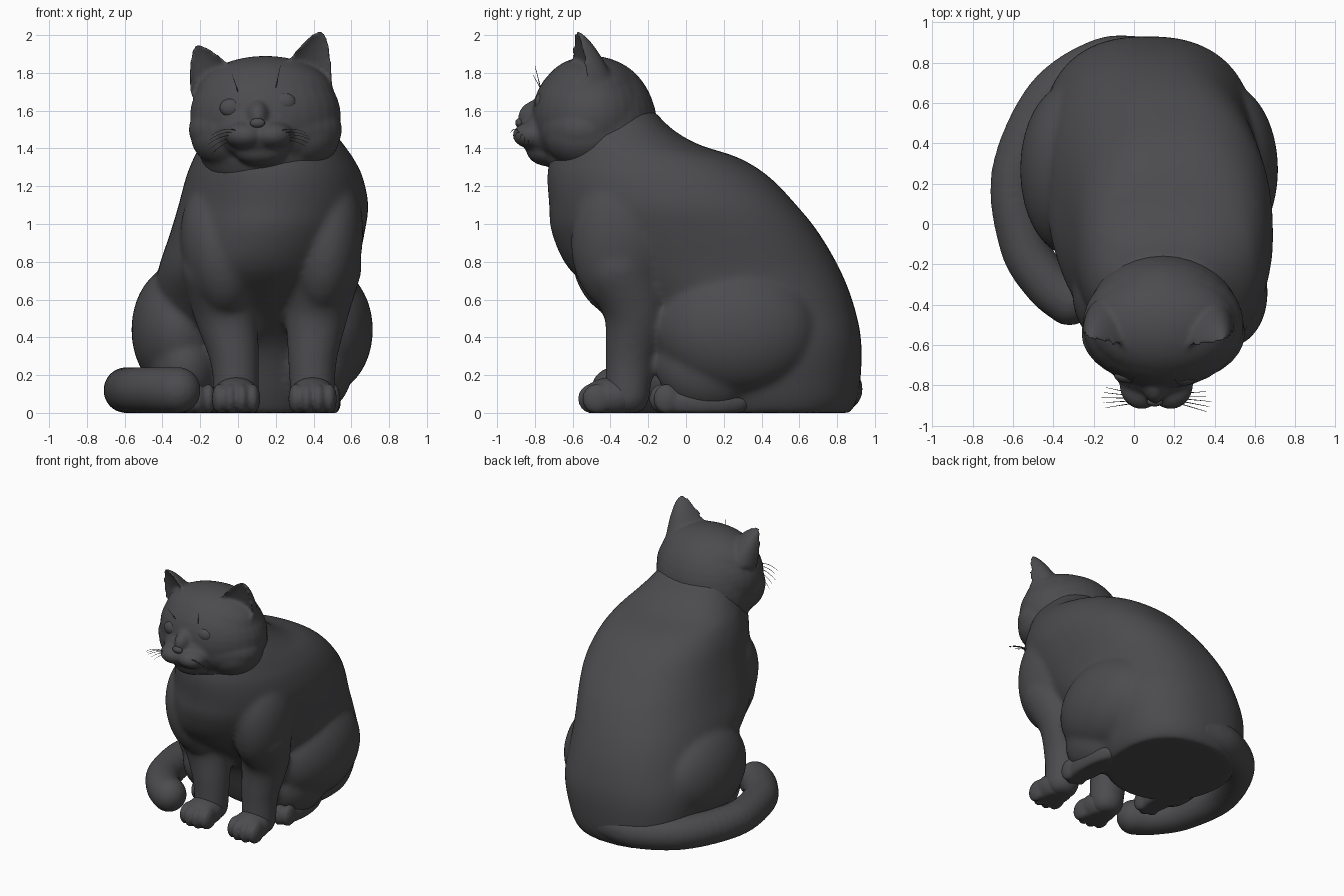
import bpy, bmesh, math
from mathutils import Matrix, Vector

if "Cube" in bpy.data.objects:
    bpy.data.objects.remove(bpy.data.objects["Cube"])

grey = bpy.data.materials.new("charcoal grey")
grey.diffuse_color = (0.072, 0.072, 0.077, 1)
grey.use_nodes = True
grey.node_tree.nodes["Principled BSDF"].inputs["Base Color"].default_value = grey.diffuse_color


def ball(bm, c, r, rot=(0, 0, 0)):
    """Ellipsoid at c with radii r, kept above the floor."""
    m = Matrix.Translation(c)
    for angle, axis in zip(rot, "XYZ"):
        m = m @ Matrix.Rotation(math.radians(angle), 4, axis)
    m = m @ Matrix.Diagonal((*r, 1))
    made = bmesh.ops.create_uvsphere(bm, u_segments=32, v_segments=20, radius=1, matrix=m)
    for v in made["verts"]:
        v.co.z = max(v.co.z, 0.0)


def spline(rows, steps):
    """Catmull-Rom interpolation of rows of numbers."""
    out = []
    for i in range(len(rows) - 1):
        p0, p1, p2, p3 = (rows[min(max(i + k, 0), len(rows) - 1)] for k in (-1, 0, 1, 2))
        for s in range(steps):
            t = s / steps
            out.append([0.5 * (2 * b + (c - a) * t + (2 * a - 5 * b + 4 * c - d) * t * t
                               + (3 * b - a - 3 * c + d) * t ** 3)
                        for a, b, c, d in zip(p0, p1, p2, p3)])
    return out + [list(rows[-1])]


def loft(bm, rings):
    """Closed skin over a list of equal point rings."""
    rows = [[bm.verts.new(p) for p in ring] for ring in rings]
    n = len(rows[0])
    faces = []
    for a, b in zip(rows, rows[1:]):
        for i in range(n):
            faces.append(bm.faces.new((a[i], a[(i + 1) % n], b[(i + 1) % n], b[i])))
    faces += [bm.faces.new(rows[0][::-1]), bm.faces.new(rows[-1])]
    bmesh.ops.recalc_face_normals(bm, faces=faces)


def limb(bm, pts, steps=6):
    """Chain of balls along x, y, z, radius points."""
    for x, y, z, r in spline(pts, steps):
        ball(bm, (x, y, z), (r, r, r))


def finish(bm, name, voxel=0, smooth=0):
    me = bpy.data.meshes.new(name)
    for f in bm.faces:
        f.smooth = True
    bm.to_mesh(me)
    bm.free()
    me.materials.append(grey)
    ob = bpy.data.objects.new(name, me)
    bpy.context.collection.objects.link(ob)
    if voxel:
        mod = ob.modifiers.new("fuse", 'REMESH')
        mod.mode = 'VOXEL'
        mod.voxel_size = voxel
        mod.use_smooth_shade = True
    if smooth:
        mod = ob.modifiers.new("soften", 'SMOOTH')
        mod.factor = 0.5
        mod.iterations = smooth


# torso: horizontal rounded sections as z, x min, x max, y min, y max
bm = bmesh.new()
torso = [(0.0, -0.38, 0.48, 0.0, 0.87), (0.1, -0.43, 0.53, -0.04, 0.915),
         (0.35, -0.46, 0.6, -0.14, 0.93), (0.55, -0.45, 0.61, -0.36, 0.895),
         (0.75, -0.425, 0.63, -0.61, 0.82), (0.95, -0.36, 0.67, -0.71, 0.705),
         (1.1, -0.315, 0.69, -0.725, 0.585), (1.25, -0.275, 0.66, -0.735, 0.44),
         (1.35, -0.235, 0.61, -0.72, 0.28), (1.42, -0.2, 0.56, -0.70, 0.07),
         (1.5, -0.17, 0.5, -0.69, -0.07), (1.6, -0.14, 0.43, -0.66, -0.17)]
rings = []
for z, xa, xb, ya, yb in spline(torso, 4):
    ring = []
    for i in range(48):
        c, s = math.cos(math.tau * i / 48), math.sin(math.tau * i / 48)
        p = 2 / 2.4 if s > 0 else 1.0
        ring.append(((xa + xb) / 2 + (xb - xa) / 2 * math.copysign(abs(c) ** p, c),
                     (ya + yb) / 2 + (yb - ya) / 2 * math.copysign(abs(s) ** p, s), z))
    rings.append(ring)
loft(bm, rings)

# shoulders
ball(bm, (-0.10, -0.34, 0.86), (0.2, 0.27, 0.36), (0, -10, 0))
ball(bm, (0.47, -0.34, 0.90), (0.19, 0.27, 0.38), (0, 6, 0))
# thighs and knees
ball(bm, (0.45, 0.27, 0.44), (0.265, 0.43, 0.345))
ball(bm, (-0.31, 0.27, 0.44), (0.255, 0.43, 0.345))
for x in (0.42, -0.28):
    ball(bm, (x, 0.12, 0.25), (0.19, 0.28, 0.25))
# front legs
for xs in ((-0.10, -0.07, -0.02, -0.01), (0.455, 0.42, 0.395, 0.395)):
    limb(bm, [(xs[0], -0.35, 0.77, 0.2), (xs[1], -0.27, 0.55, 0.17),
              (xs[2], -0.295, 0.3, 0.132), (xs[3], -0.31, 0.1, 0.12)])
finish(bm, "body", 0.018, 12)

# paws with toes
bm = bmesh.new()
for fx in (-0.01, 0.395):
    ball(bm, (fx, -0.39, 0.085), (0.125, 0.16, 0.105))
    for dx in (-0.088, -0.031, 0.031, 0.088):
        ball(bm, (fx + dx, -0.505 + abs(dx) * 0.4, 0.075), (0.04, 0.08, 0.08))
for fx in (-0.21, 0.45):
    ball(bm, (fx, 0.08, 0.06), (0.095, 0.27, 0.1))
    for dx in (-0.055, 0, 0.055):
        ball(bm, (fx + dx, -0.125 + abs(dx) * 0.4, 0.075), (0.037, 0.07, 0.08))
finish(bm, "paws", 0.012, 4)

# head: skull, nape, forehead, cheeks, muzzle, bridge, chin, whisker pads
bm = bmesh.new()
ball(bm, (0.145, -0.50, 1.57), (0.4, 0.315, 0.32))
ball(bm, (0.145, -0.46, 1.50), (0.375, 0.31, 0.38))
ball(bm, (0.145, -0.50, 1.685), (0.365, 0.265, 0.205))
ball(bm, (0.145, -0.54, 1.50), (0.407, 0.26, 0.215))
ball(bm, (0.11, -0.68, 1.49), (0.23, 0.18, 0.16))
ball(bm, (0.115, -0.73, 1.47), (0.19, 0.155, 0.12))
ball(bm, (0.105, -0.75, 1.565), (0.07, 0.14, 0.1))
ball(bm, (0.12, -0.725, 1.39), (0.14, 0.12, 0.085))
for s in (-1, 1):
    ball(bm, (0.145 + s * 0.18, -0.53, 1.465), (0.215, 0.22, 0.175))
    ball(bm, (0.11 + s * 0.072, -0.80, 1.47), (0.11, 0.118, 0.075))

# ears: hollow crescents from outer base, inner base, tip
for a, b, tip in (((-0.252, -0.5, 1.68), (-0.02, -0.60, 1.82), (-0.225, -0.575, 1.95)),
                  ((0.5, -0.5, 1.70), (0.23, -0.60, 1.82), (0.447, -0.585, 2.025))):
    a, b, tip = Vector(a), Vector(b), Vector(tip)
    mid, half = (a + b) / 2, (a - b) / 2
    rings = []
    for i in range(17):
        t = i / 16
        w = max(1 - t, 0.003) ** 0.62
        ring = []
        for k in range(32):
            c, s = math.cos(math.tau * k / 32), math.sin(math.tau * k / 32)
            depth = (0.2 if s > 0 else 0.07) * abs(s)
            ring.append(mid.lerp(tip, t) + half * w * c + Vector((0, depth * w - 0.03 * (1 - t), 0)))
        rings.append(ring)
    loft(bm, rings)
finish(bm, "head", 0.012, 7)

# tail curling round the left side
bm = bmesh.new()
limb(bm, [(0.08, 0.80, 0.13, 0.122), (-0.15, 0.80, 0.125, 0.123), (-0.42, 0.62, 0.12, 0.122),
          (-0.585, 0.25, 0.12, 0.122), (-0.545, -0.1, 0.12, 0.122), (-0.43, -0.29, 0.12, 0.122),
          (-0.32, -0.38, 0.12, 0.123)], 8)
finish(bm, "tail", 0.015, 6)

# eyes and nose
for name, c, r in (("left_eye", (-0.035, -0.752, 1.615), (0.062, 0.036, 0.05)),
                   ("right_eye", (0.245, -0.765, 1.645), (0.062, 0.036, 0.05)),
                   ("nose", (0.103, -0.882, 1.535), (0.04, 0.022, 0.025))):
    bm = bmesh.new()
    ball(bm, c, r)
    finish(bm, name)


def hairs(name, strands):
    cu = bpy.data.curves.new(name, 'CURVE')
    cu.dimensions = '3D'
    cu.bevel_depth = 0.0025
    cu.bevel_resolution = 1
    for a, b, sag in strands:
        sp = cu.splines.new('POLY')
        sp.points.add(6)
        for i, p in enumerate(sp.points):
            t = i / 6
            q = Vector(a).lerp(Vector(b), t) + Vector((0, 0, sag * 4 * t * (1 - t)))
            p.co = (*q, 1)
            p.radius = 1 - 0.6 * t
    cu.materials.append(grey)
    bpy.context.collection.objects.link(bpy.data.objects.new(name, cu))


# whiskers and brow hairs
strands = []
for i in range(5):
    z, y = 1.44 + 0.013 * i, -0.84 - 0.012 * i
    strands.append(((0.0, y, z), (-0.16 + 0.01 * abs(i - 2), -0.81 - 0.025 * i, 1.37 + 0.025 * i), 0.02))
    strands.append(((0.22, y, z), (0.385 - 0.012 * abs(i - 2), -0.83 - 0.025 * i, 1.41 + 0.018 * i), 0.015))
hairs("whiskers", strands)
hairs("brow_hairs", [((0.0, -0.76, 1.70), (-0.03, -0.81, 1.79), 0.0),
                     ((0.2, -0.77, 1.72), (0.225, -0.80, 1.84), 0.0)])
